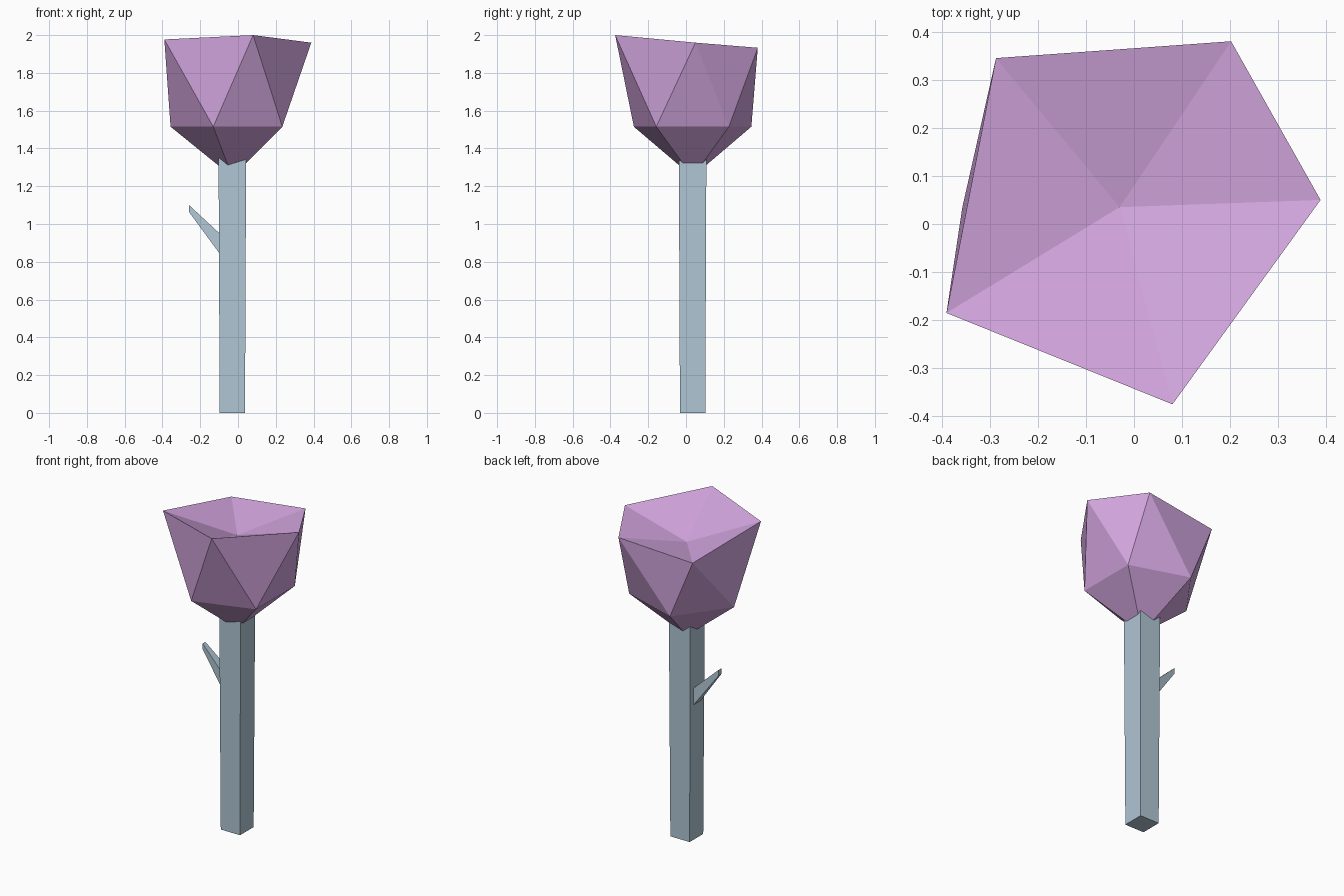
import bpy
import math

if "Cube" in bpy.data.objects:
    bpy.data.objects.remove(bpy.data.objects["Cube"])

CX, CY = -0.03, 0.035  # stem axis


def material(name, rgb):
    def lin(c):
        c /= 255
        return c / 12.92 if c <= 0.04045 else ((c + 0.055) / 1.055) ** 2.4
    m = bpy.data.materials.new(name)
    m.diffuse_color = (*[lin(c) for c in rgb], 1)
    m.use_nodes = True
    m.node_tree.nodes["Principled BSDF"].inputs["Base Color"].default_value = m.diffuse_color
    return m


def build(name, verts, faces, mat):
    me = bpy.data.meshes.new(name)
    me.from_pydata(verts, [], faces)
    me.materials.append(mat)
    ob = bpy.data.objects.new(name, me)
    bpy.context.collection.objects.link(ob)
    return ob


lilac = material("lilac petal", (210, 165, 222))
blue_grey = material("blue grey stem", (176, 198, 212))

# Blossom: bottom point, regular lower ring, uneven rim, sunken centre
lower = [(CX + 0.327 * math.cos(math.radians(a)),
          CY + 0.327 * math.sin(math.radians(a)), 1.515)
         for a in (-108, -36, 36, 108, 180)]
rim = [(0.08, -0.375, 2.0), (0.388, 0.05, 1.96), (0.202, 0.38, 1.933),
       (-0.287, 0.345, 1.89), (-0.39, -0.185, 1.977)]
verts = [(CX, CY, 1.25)] + lower + rim + [(CX, CY, 1.836)]
faces = []
for i in range(5):
    j = (i + 1) % 5
    faces += [(0, 1 + j, 1 + i),            # underside
              (1 + i, 1 + j, 6 + i),        # side, pointing up
              (1 + j, 6 + j, 6 + i),        # side, pointing down
              (6 + i, 6 + j, 11)]           # hollow top
build("blossom", verts, faces, lilac)

BOX = [(3, 2, 1, 0), (4, 5, 6, 7)] + [
    (i, (i + 1) % 4, 4 + (i + 1) % 4, 4 + i) for i in range(4)]
SQUARE = [(-1, -1), (1, -1), (1, 1), (-1, 1)]

# Stem: square post, slightly wider at the top
build("stem", [(CX + r * x, CY + r * y, z)
               for r, z in ((0.067, 0), (0.073, 1.38)) for x, y in SQUARE],
      BOX, blue_grey)

# Thorn: tapered spike rising from the left side of the stem
base = [(-0.09, CY - 0.035 * y, 0.888 + 0.055 * z) for y, z in SQUARE]
tip = [(-0.26, CY - 0.013 * y, 1.083 + 0.018 * z) for y, z in SQUARE]
build("thorn", base + tip, BOX, blue_grey)
